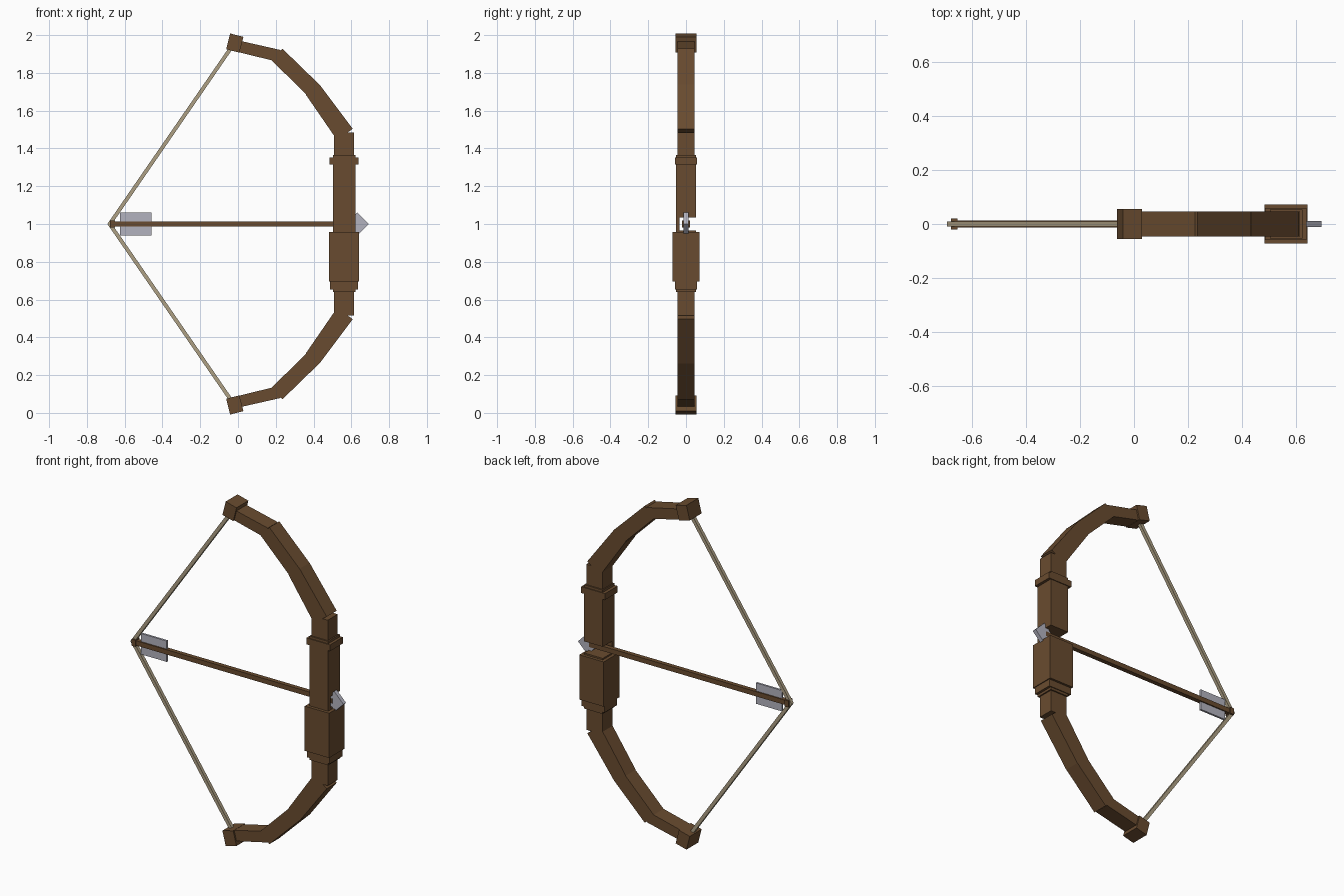
import bpy
from math import atan2, pi
from mathutils import Vector, Matrix

cube = bpy.data.objects.get("Cube")
if cube:
    bpy.data.objects.remove(cube)


def material(name, rgb):
    m = bpy.data.materials.new(name)
    m.use_nodes = True
    m.diffuse_color = (*rgb, 1)
    m.node_tree.nodes["Principled BSDF"].inputs["Base Color"].default_value = (*rgb, 1)
    return m


wood = material("brown wood", (0.141, 0.071, 0.029))
cord = material("tan cord", (0.42, 0.35, 0.23))
steel = material("pale grey", (0.45, 0.45, 0.52))

FACES = [(0, 1, 3, 2), (4, 6, 7, 5), (0, 4, 5, 1),
         (2, 3, 7, 6), (0, 2, 6, 4), (1, 5, 7, 3)]


def beam(name, a, b, w0, w1, depth, mat, y=0):
    """Tapering box between two (x, z) points."""
    a, b = Vector((a[0], y, a[1])), Vector((b[0], y, b[1]))
    d = (b - a).normalized()
    side = Vector((d.z, 0, -d.x))
    verts = [p + side * s * w / 2 + Vector((0, t * depth / 2, 0))
             for p, w in ((a, w0), (b, w1)) for s in (-1, 1) for t in (-1, 1)]
    me = bpy.data.meshes.new(name)
    me.from_pydata(verts, [], FACES)
    me.materials.append(mat)
    ob = bpy.data.objects.new(name, me)
    bpy.context.collection.objects.link(ob)
    return ob


def block(name, x, z, depth, mat=wood, y=0):
    """Upright box given its x and z ranges."""
    mid = (x[0] + x[1]) / 2
    w = x[1] - x[0]
    return beam(name, (mid, z[0]), (mid, z[1]), w, w, depth, mat, y)


# Riser: two full blocks joined by a thin front plate beside the arrow
block("upper_riser", (0.502, 0.622), (1.034, 1.366), 0.108)
block("lower_riser", (0.502, 0.622), (0.64, 0.966), 0.108)
block("arrow_window_plate", (0.502, 0.622), (0.966, 1.034), 0.02, y=-0.044)
block("upper_collar", (0.484, 0.638), (1.315, 1.352), 0.118)
block("lower_collar", (0.487, 0.636), (0.654, 0.70), 0.118)
block("hand_grip", (0.483, 0.641), (0.695, 0.957), 0.144)

# Limbs, tips and strings, mirrored about the arrow height
for side, s in (("upper", 1), ("lower", -1)):
    def pt(x, h):
        return (x, 1 + s * h)

    limb = [("limb_root", (0.561, 0.34), (0.561, 0.485), 0.106, 0.106),
            ("inner_limb", (0.566, 0.474), (0.395, 0.712), 0.102, 0.09),
            ("middle_limb", (0.402, 0.706), (0.206, 0.898), 0.086, 0.084),
            ("outer_limb", (0.218, 0.89), (-0.016, 0.945), 0.064, 0.06)]
    for name, a, b, w0, w1 in limb:
        beam(f"{side}_{name}", pt(*a), pt(*b), w0, w1, 0.092, wood)
    beam(f"{side}_limb_tip", pt(0.018, 0.949), pt(-0.052, 0.967), 0.086, 0.086, 0.11, wood)
    beam(f"{side}_string", pt(-0.683, -0.005), pt(-0.035, 0.935), 0.02, 0.02, 0.02, cord)

# Arrow
beam("arrow_shaft", (-0.67, 1), (0.62, 1), 0.028, 0.028, 0.026, wood)
block("arrow_nock", (-0.677, -0.652), (0.981, 1.019), 0.04)
block("fletching", (-0.625, -0.458), (0.939, 1.061), 0.012, steel)
head = block("arrow_head", (-0.043, 0.043), (-0.043, 0.043), 0.024, steel)
head.data.transform(Matrix.Translation((0.631, 0, 1)) @ Matrix.Rotation(pi / 4, 4, 'Y'))
